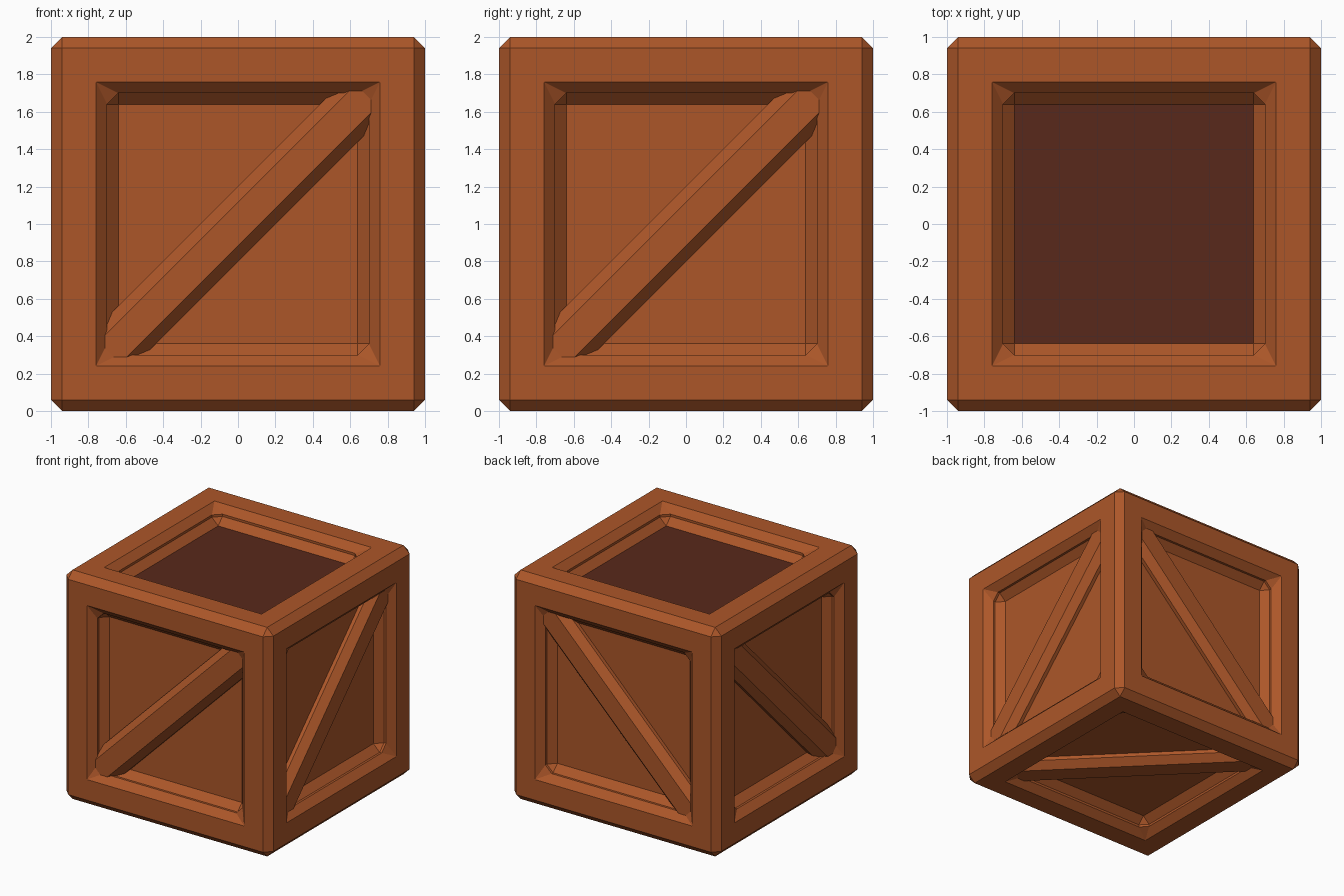
import bpy, bmesh
from mathutils import Matrix, Vector

if "Cube" in bpy.data.objects:
    bpy.data.objects.remove(bpy.data.objects["Cube"])

CHAMFER = 0.06      # one-segment chamfer on every edge
BORDER = 0.30       # width of the frame around each panel
DEPTH = 0.14        # recess of the panels
CENTRE = Vector((0, 0, 1))


def material(name, rgb):
    m = bpy.data.materials.new(name)
    m.diffuse_color = (*rgb, 1)
    m.use_nodes = True
    m.node_tree.nodes["Principled BSDF"].inputs["Base Color"].default_value = m.diffuse_color
    return m


wood = material("brown wood", (0.413, 0.094, 0.022))
dark = material("dark interior", (0.098, 0.022, 0.011))


def finish(bm, name, mats):
    bmesh.ops.recalc_face_normals(bm, faces=bm.faces)
    me = bpy.data.meshes.new(name)
    bm.to_mesh(me)
    bm.free()
    for m in mats:
        me.materials.append(m)
    ob = bpy.data.objects.new(name, me)
    bpy.context.collection.objects.link(ob)
    return ob


def chamfer_sharp(bm):
    edges = [e for e in bm.edges if e.calc_face_angle(0) > 0.5]
    bmesh.ops.bevel(bm, geom=edges, offset=CHAMFER, offset_type='OFFSET',
                    segments=1, profile=0.5, affect='EDGES', clamp_overlap=True)


# crate body: cube with a recessed panel on each side
bm = bmesh.new()
bmesh.ops.create_cube(bm, size=2, matrix=Matrix.Translation(CENTRE))
panels = list(bm.faces)
bmesh.ops.inset_individual(bm, faces=panels, thickness=BORDER, depth=0, use_even_offset=True)
panels = bmesh.ops.extrude_discrete_faces(bm, faces=panels)["faces"]
bm.normal_update()
for f in panels:
    bmesh.ops.translate(bm, verts=f.verts, vec=-DEPTH * f.normal)
bm.normal_update()
chamfer_sharp(bm)
bm.normal_update()
# the floor of the top recess is dark
for f in bm.faces:
    c = f.calc_center_median()
    if f.normal.z > 0.99 and max(abs(c.x), abs(c.y)) < 0.3:
        f.material_index = 1
finish(bm, "crate_body", [wood, dark])


# diagonal braces, sunk slightly below the frame surface
def brace(name, normal, along):
    n, a = Vector(normal), Vector(along).normalized()
    length, width, thick, sink = 2.3, 0.285, 0.20, 0.048
    rot = Matrix((a, n.cross(a), n)).transposed().to_4x4()
    pos = CENTRE + n * (1 - sink - thick / 2)
    bm = bmesh.new()
    bmesh.ops.create_cube(bm, size=1, matrix=Matrix.Diagonal((length, width, thick, 1)))
    chamfer_sharp(bm)
    bm.transform(Matrix.Translation(pos) @ rot)
    finish(bm, name, [wood])


brace("front_brace", (0, -1, 0), (1, 0, 1))
brace("back_brace", (0, 1, 0), (1, 0, 1))
brace("right_brace", (1, 0, 0), (0, 1, 1))
brace("left_brace", (-1, 0, 0), (0, 1, 1))
brace("bottom_brace", (0, 0, -1), (1, -1, 0))
